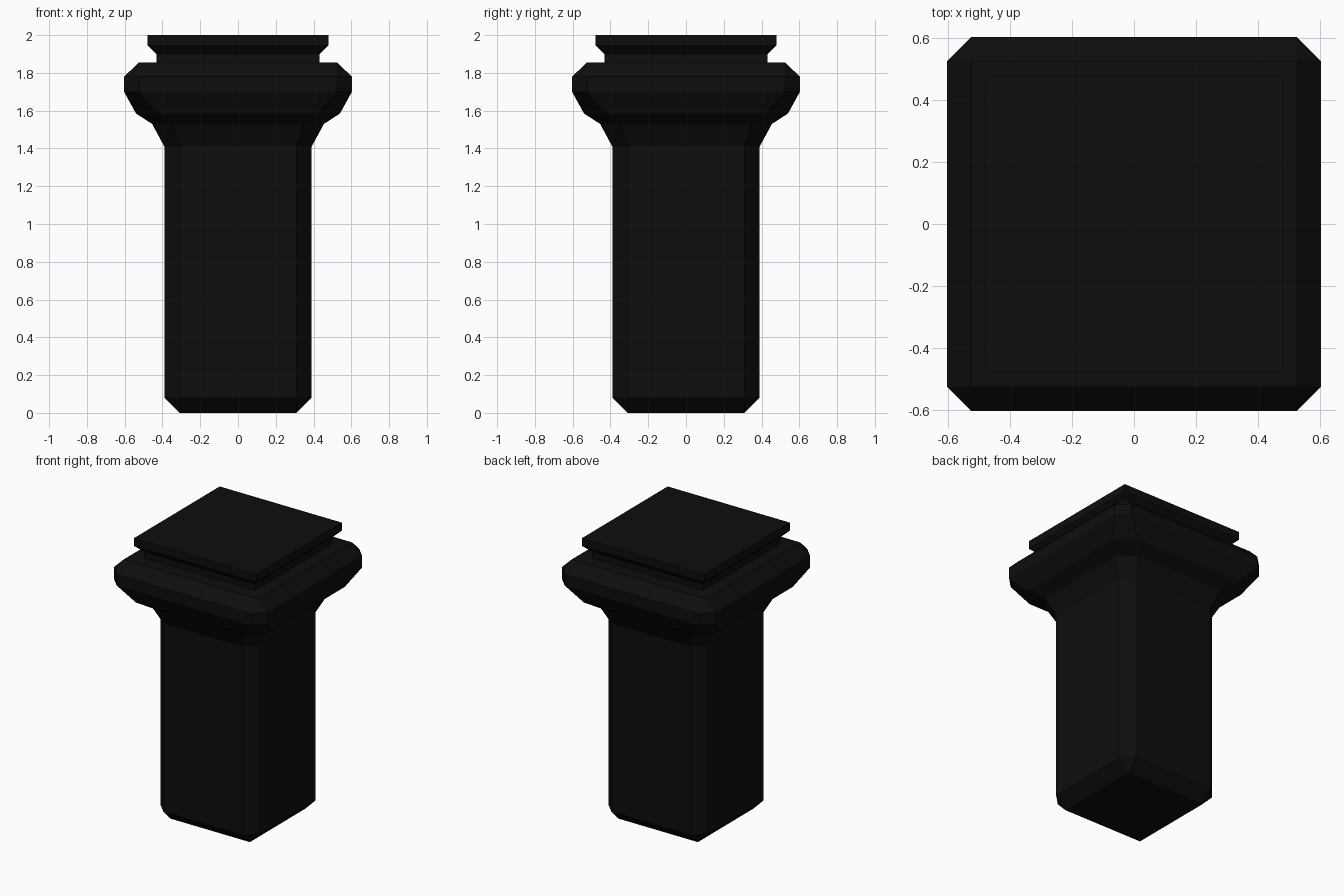
import bpy, bmesh

if "Cube" in bpy.data.objects:
    bpy.data.objects.remove(bpy.data.objects["Cube"])

mat = bpy.data.materials.new("black_stone")
mat.diffuse_color = (0.004, 0.004, 0.004, 1)
mat.use_nodes = True
mat.node_tree.nodes["Principled BSDF"].inputs["Base Color"].default_value = mat.diffuse_color


def ring(half, cut, z):
    """Square outline with chamfered corners, counter-clockwise."""
    inner = half - cut
    pts, x, y = [], (half, inner), (inner, half)
    for _ in range(4):
        pts += [(*x, z), (*y, z)]
        x, y = (-x[1], x[0]), (-y[1], y[0])
    return pts


def loft(name, profile):
    """Stack chamfered squares given as (half width, corner cut, z)."""
    bm = bmesh.new()
    rings = [[bm.verts.new(p) for p in ring(*row)] for row in profile]
    for a, b in zip(rings, rings[1:]):
        for i in range(8):
            j = (i + 1) % 8
            bm.faces.new((a[i], a[j], b[j], b[i]))
    bm.faces.new(rings[0][::-1])
    bm.faces.new(rings[-1])
    bmesh.ops.remove_doubles(bm, verts=bm.verts, dist=1e-4)
    bmesh.ops.recalc_face_normals(bm, faces=bm.faces)
    mesh = bpy.data.meshes.new(name)
    bm.to_mesh(mesh)
    bm.free()
    mesh.materials.append(mat)
    obj = bpy.data.objects.new(name, mesh)
    bpy.context.collection.objects.link(obj)
    return obj


# Bevelled shaft flaring into the capital
loft("shaft_and_capital", [
    (0.31, 0, 0), (0.39, 0.08, 0.08), (0.39, 0.08, 1.41),
    (0.455, 0.11, 1.53), (0.54, 0.12, 1.585), (0.603, 0.078, 1.70),
    (0.603, 0.078, 1.78), (0.525, 0, 1.855)])

# Square top slab on a recessed neck
loft("top_slab", [
    (0.432, 0, 1.855), (0.432, 0, 1.90), (0.478, 0, 1.945), (0.478, 0, 2.0)])
